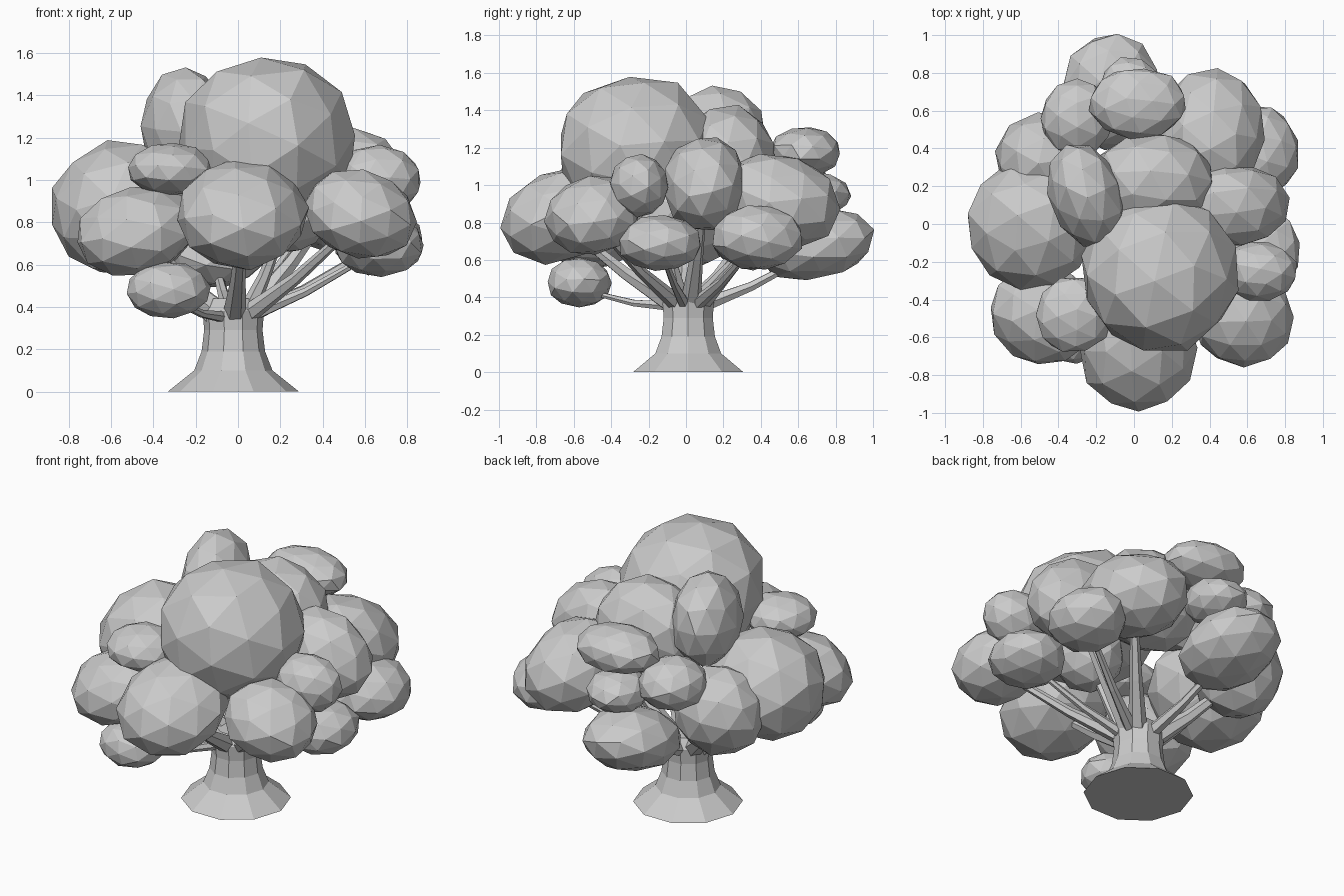
import bpy, bmesh, math, random
from mathutils import Vector, Matrix, Euler

if "Cube" in bpy.data.objects:
    bpy.data.objects.remove(bpy.data.objects["Cube"])

random.seed(4)


def make_object(name, bm):
    bmesh.ops.recalc_face_normals(bm, faces=bm.faces)
    me = bpy.data.meshes.new(name)
    bm.to_mesh(me)
    bm.free()
    ob = bpy.data.objects.new(name, me)
    bpy.context.collection.objects.link(ob)
    return ob


def loft(name, rings, sides):
    """Closed tube through rings of (centre, radius, rotation)."""
    bm = bmesh.new()
    loops = []
    for centre, r, rot in rings:
        angles = [math.tau * i / sides for i in range(sides)]
        loops.append([bm.verts.new(centre + rot @ Vector((r * math.cos(a), r * math.sin(a), 0)))
                      for a in angles])
    for a, b in zip(loops, loops[1:]):
        for i in range(sides):
            j = (i + 1) % sides
            bm.faces.new((a[i], a[j], b[j], b[i]))
    bm.faces.new(loops[0][::-1])
    bm.faces.new(loops[-1])
    return make_object(name, bm)


def clump(name, centre, radii):
    """Faceted leaf clump: squashed, uneven icosphere; big outer ones droop outwards."""
    bm = bmesh.new()
    bmesh.ops.create_icosphere(bm, subdivisions=2, radius=1.02)
    spin = Euler([random.uniform(0, 6) for _ in range(3)]).to_matrix()
    droop = 20 if centre.z < 1.05 and min(radii) > 0.18 else 0
    if name == "crown_back":
        droop = -14
    turn = Matrix.Rotation(math.radians(droop), 3, Vector((-centre.y, centre.x, 0)))
    if name == "crown_left_upper":
        turn = Euler((0.4, 0, 0.35)).to_matrix()
    for v in bm.verts:
        p = spin @ v.co * random.uniform(0.98, 1.04)
        v.co = centre + turn @ Vector([a * b for a, b in zip(p, radii)])
    return make_object(name, bm)


def branch(name, tip, r):
    """Tapered, slightly sagging branch from the trunk head to a clump."""
    a = Vector((tip.x, tip.y, 0)).normalized() * 0.06 + Vector((-.02, .01, .35))
    mid = a.lerp(tip, 0.5) - Vector((0, 0, 0.02))
    rot = (tip - a).to_track_quat('Z', 'Y').to_matrix()
    return loft(name, [(a, r * 1.2, rot), (mid, r * .75, rot), (tip, r * .5, rot)], 6)


# Trunk with flared foot
flat = Matrix.Identity(3)
profile = [(0, .31), (.1, .185), (.19, .15), (.29, .138), (.38, .145), (.44, .11)]
loft("trunk", [(Vector((-.022, .012, z)), r, flat) for z, r in profile], 10)

# Leaf clumps: centre and radii
clumps = {
    "crown_top": (.14, -.26, 1.19, .41, .42, .39),
    "crown_front": (.02, -.66, .84, .30, .34, .24),
    "crown_left": (-.55, -.01, .87, .34, .34, .31),
    "crown_front_left": (-.48, -.48, .76, .28, .26, .2),
    "clump_front_left_upper": (-.32, -.48, 1.05, .20, .20, .12),
    "clump_front_left_lower": (-.33, -.57, .48, .195, .17, .13),
    "crown_front_right": (.58, -.5, .84, .265, .25, .2),
    "clump_right_upper": (.66, -.25, 1.0, .2, .155, .165),
    "crown_right": (.52, .1, 1.01, .3, .22, .24),
    "clump_right_lower": (.67, -.14, .69, .21, .22, .145),
    "clump_back_right": (.66, .38, .72, .21, .24, .17),
    "crown_back_right": (.41, .49, .92, .28, .33, .24),
    "crown_back_upper": (.1, .22, 1.13, .33, .26, .29),
    "crown_left_upper": (-.25, .15, 1.25, .19, .29, .27),
    "clump_back_upper": (.02, .64, 1.18, .255, .185, .13),
    "crown_back": (-.12, .7, .68, .26, .31, .18),
    "clump_back_middle": (-.02, .69, .95, .17, .19, .12),
    "clump_back_left_upper": (-.3, .56, 1.02, .19, .2, .15),
    "crown_back_left": (-.47, .34, .81, .26, .24, .26),
    "crown_middle": (.24, -.12, .86, .2, .2, .2),
}
bare = ("crown_top", "crown_front_left", "crown_left_upper", "crown_back_upper")

# Big or low clumps get a branch; the rest lean on their neighbours
for name, c in clumps.items():
    centre, radii = Vector(c[:3]), c[3:]
    clump(name, centre, radii)
    if name not in bare and (name.startswith("crown") or centre.z < 0.9):
        tip = Vector((centre.x * .9, centre.y * .9, centre.z - radii[2] * .4))
        branch(name + "_branch", tip, radii[2] * .2)
